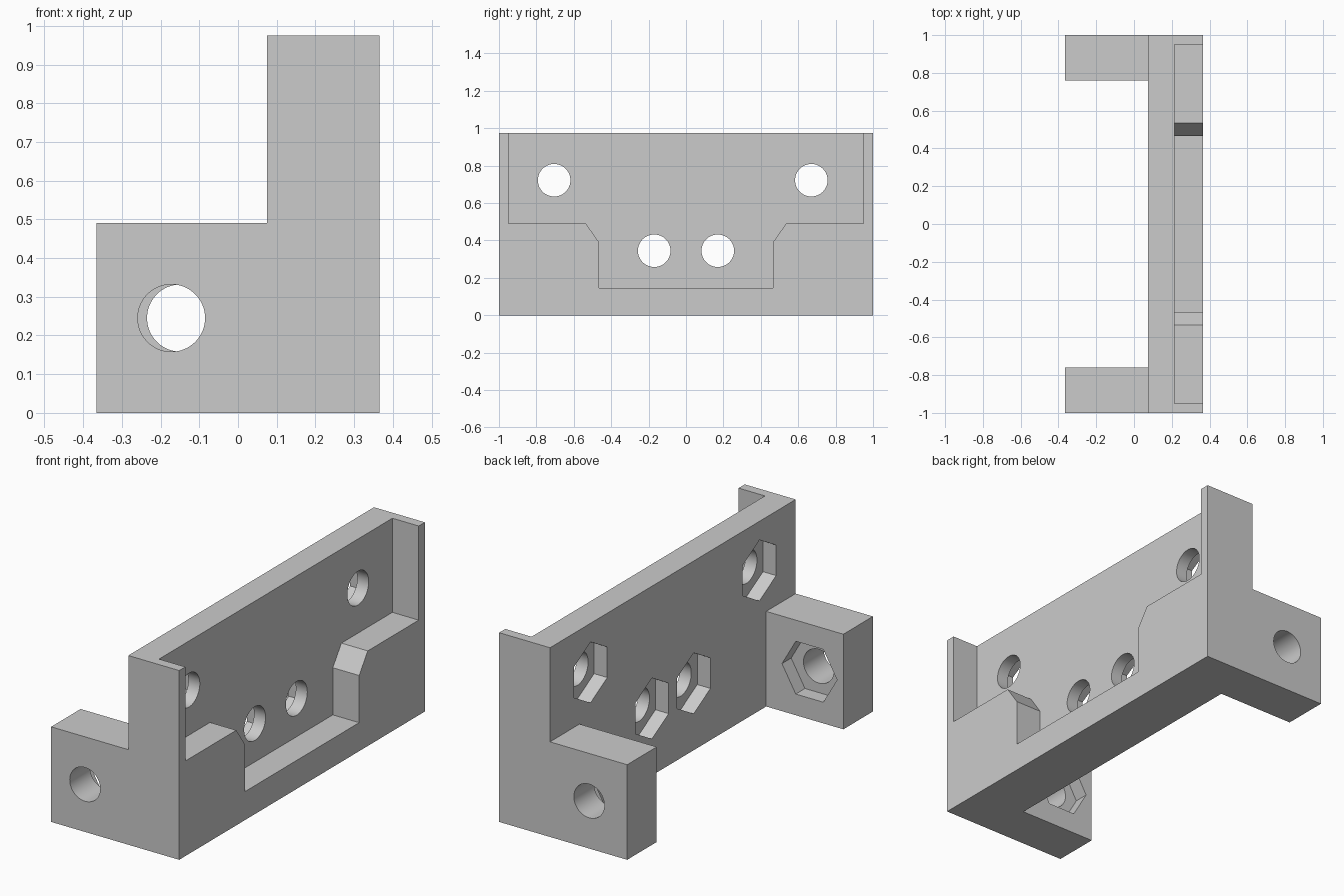
import bpy, bmesh, math
from mathutils import Vector

if "Cube" in bpy.data.objects:
    bpy.data.objects.remove(bpy.data.objects["Cube"])

grey = bpy.data.materials.new("plain grey")
grey.use_nodes = True
colour = (0.6, 0.6, 0.6, 1)
grey.diffuse_color = colour
grey.node_tree.nodes["Principled BSDF"].inputs["Base Color"].default_value = colour


def prism(name, points, sweep):
    """Extrude a flat outline of 3D points along a sweep vector."""
    bm = bmesh.new()
    face = bm.faces.new([bm.verts.new(p) for p in points])
    out = bmesh.ops.extrude_face_region(bm, geom=[face])
    moved = [g for g in out["geom"] if isinstance(g, bmesh.types.BMVert)]
    bmesh.ops.translate(bm, verts=moved, vec=Vector(sweep))
    bmesh.ops.recalc_face_normals(bm, faces=bm.faces)
    mesh = bpy.data.meshes.new(name)
    bm.to_mesh(mesh)
    bm.free()
    mesh.materials.append(grey)
    ob = bpy.data.objects.new(name, mesh)
    bpy.context.collection.objects.link(ob)
    return ob


def bore(name, sides, radius, u, z, axis, start, end, turn=0.0):
    """Round or hexagonal cutter running along x or y."""
    ring = []
    for i in range(sides):
        a = turn + math.tau * i / sides
        p, q = u + radius * math.cos(a), z + radius * math.sin(a)
        ring.append((start, p, q) if axis == "x" else (p, start, q))
    length = end - start
    return prism(name, ring, (length, 0, 0) if axis == "x" else (0, length, 0))


# Dimensions
half_x, plate_x, floor_x = 0.365, 0.075, 0.215
arm_y, arm_z, top_z = 0.76, 0.49, 0.975
hole_r, nut_r, nut_depth = 0.087, 0.157, 0.075

# Body: L-shaped profile along the full length
outline = [(-half_x, 0), (half_x, 0), (half_x, top_z),
           (plate_x, top_z), (plate_x, arm_z), (-half_x, arm_z)]
bracket = prism("mounting_bracket", [(x, -1, z) for x, z in outline], (0, 2, 0))

# Gap between the two arms
gap = [(-0.6, -0.2), (plate_x, -0.2), (plate_x, 0.7), (-0.6, 0.7)]
cutters = [prism("arm_gap", [(x, -arm_y, z) for x, z in gap], (0, 2 * arm_y, 0))]

# Stepped recess, open at the top
side = [(0.465, 0.147), (0.465, 0.39), (0.535, arm_z), (0.95, arm_z), (0.95, 1.2)]
recess = side + [(-y, z) for y, z in reversed(side)]
cutters.append(prism("recess", [(floor_x, y, z) for y, z in recess], (0.4, 0, 0)))

# Plate screw holes with upright hexagonal nut pockets
for y, z in [(-0.705, 0.722), (0.67, 0.722), (-0.17, 0.345), (0.17, 0.345)]:
    cutters.append(bore("plate_hole", 64, hole_r, y, z, "x", 0, 0.3))
    cutters.append(bore("plate_nut", 6, nut_r, y, z, "x", 0, plate_x + nut_depth, math.pi / 6))

# Arm screw holes with nut pockets on the inner faces
for s, x in [(-1, -0.172), (1, -0.148)]:
    cutters.append(bore("arm_hole", 64, hole_r, x, 0.245, "y", s * 0.7, s * 1.1))
    cutters.append(bore("arm_nut", 6, nut_r, x, 0.245, "y", s * 0.7, s * (arm_y + nut_depth)))

# Cut everything out of the body
bpy.context.view_layer.objects.active = bracket
for cutter in cutters:
    cutter.hide_render = True
    mod = bracket.modifiers.new(cutter.name, "BOOLEAN")
    mod.operation, mod.solver, mod.object = "DIFFERENCE", "EXACT", cutter
    bpy.ops.object.modifier_apply(modifier=mod.name)
    bpy.data.objects.remove(cutter)

# Smooth bores, sharp edges
bpy.ops.object.select_all(action="DESELECT")
bracket.select_set(True)
bpy.ops.object.shade_smooth_by_angle(angle=math.radians(30))
